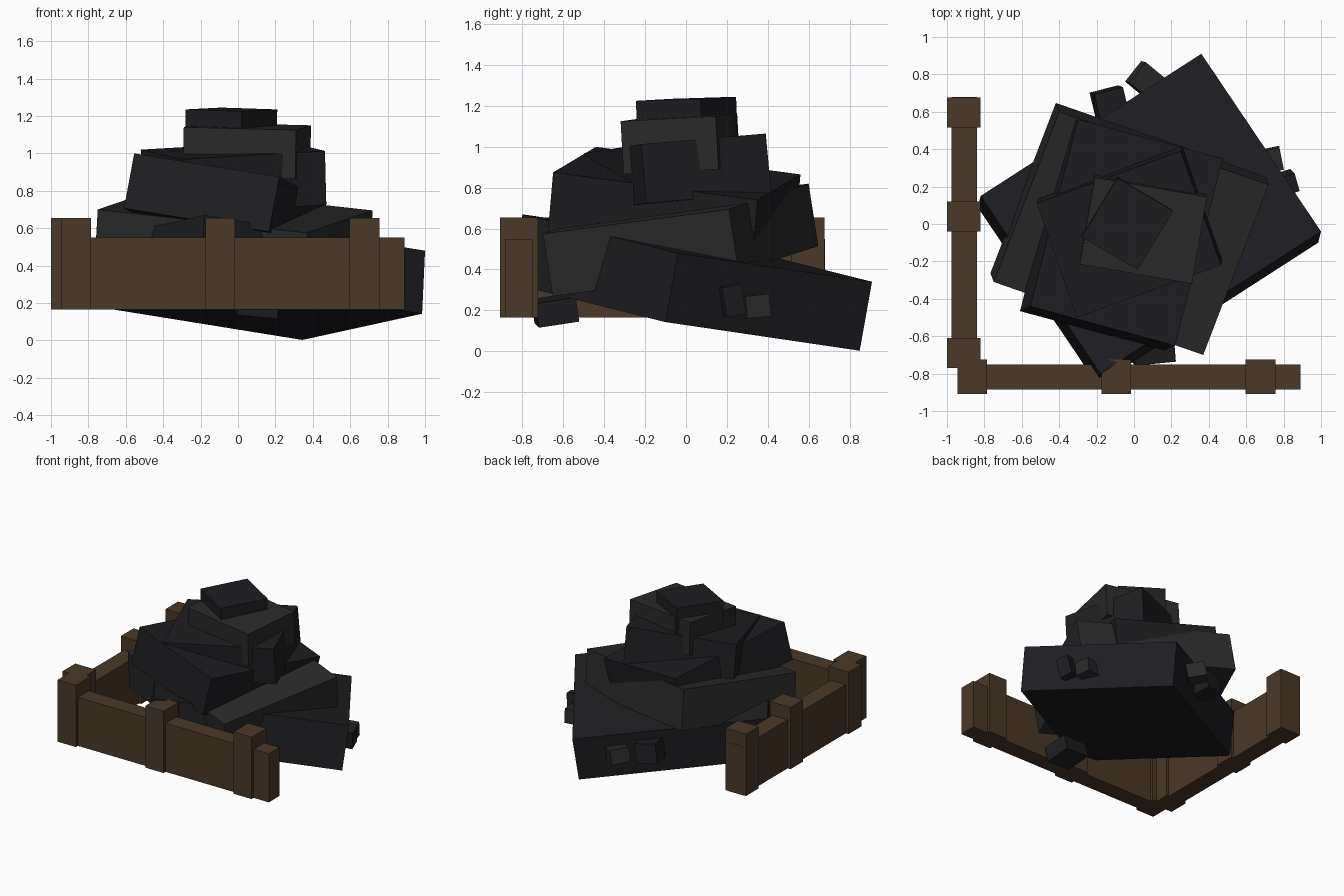
import bpy, bmesh
from mathutils import Vector, Euler

if "Cube" in bpy.data.objects:
    bpy.data.objects.remove(bpy.data.objects["Cube"])


def material(name, rgb):
    m = bpy.data.materials.new(name)
    m.diffuse_color = (*rgb, 1)
    m.use_nodes = True
    m.node_tree.nodes["Principled BSDF"].inputs["Base Color"].default_value = m.diffuse_color
    return m


DARK = material("dark_coal", (0.013, 0.013, 0.016))
GREY = material("grey_coal", (0.023, 0.023, 0.023))
WOOD = material("brown_wood", (0.068, 0.040, 0.021))


def hexahedron(name, corners, mat):
    # corners: four around the bottom, then four around the top
    bm = bmesh.new()
    v = [bm.verts.new(c) for c in corners]
    bm.faces.new(v[:4])
    bm.faces.new(v[4:])
    for i in range(4):
        j = (i + 1) % 4
        bm.faces.new((v[i], v[j], v[j + 4], v[i + 4]))
    bmesh.ops.recalc_face_normals(bm, faces=bm.faces)
    mesh = bpy.data.meshes.new(name)
    bm.to_mesh(mesh)
    bm.free()
    mesh.materials.append(mat)
    ob = bpy.data.objects.new(name, mesh)
    bpy.context.collection.objects.link(ob)
    return ob


def box(name, lo, hi, mat):
    xy = [(lo[0], lo[1]), (hi[0], lo[1]), (hi[0], hi[1]), (lo[0], hi[1])]
    return hexahedron(name, [(*p, z) for z in (lo[2], hi[2]) for p in xy], mat)


def slab(name, p, left, right, depth, mat):
    # tilted block: top corner p, its two neighbouring top corners, thickness
    p, l, r = Vector(p), Vector(left), Vector(right)
    top = [p, r, r + l - p, l]
    n = (r - p).cross(l - p).normalized()
    if n.z < 0:
        n = -n
    return hexahedron(name, [c - n * depth for c in top] + top, mat)


def chunk(name, centre, size, rot, mat):
    e = Euler(rot).to_matrix()
    s = Vector(size) / 2
    ring = [(-1, -1), (1, -1), (1, 1), (-1, 1)]
    pts = [Vector(centre) + e @ Vector((x * s.x, y * s.y, z * s.z))
           for z in (-1, 1) for x, y in ring]
    return hexahedron(name, pts, mat)


# Stacked coal blocks, from the bottom up
slab("coal_base", (0.36, 0.91, 0.34), (-0.82, 0.15, 0.53), (1.0, -0.04, 0.48), 0.343, DARK)
slab("coal_second", (-0.40, 0.60, 0.82), (-0.75, -0.31, 0.70), (0.72, 0.21, 0.695), 0.31, GREY)
slab("coal_third", (-0.555, -0.44, 1.0), (-0.30, 0.56, 0.865), (0.22, -0.65, 0.875), 0.30, DARK)
slab("coal_fourth", (0.25, 0.39, 1.065), (-0.52, 0.11, 1.02), (0.465, -0.22, 1.013), 0.29, DARK)
slab("coal_fifth", (0.39, 0.145, 1.15), (-0.21, 0.25, 1.165), (0.31, -0.32, 1.125), 0.26, GREY)
slab("coal_top", (-0.09, 0.245, 1.245), (-0.28, -0.07, 1.235), (0.21, 0.07, 1.235), 0.22, DARK)

# Small loose lumps stuck in the base
chunk("lump_front", (0.10, -0.64, 0.20), (0.22, 0.20, 0.12), (0.15, 0.1, 0.1), DARK)
chunk("lump_right", (0.78, 0.21, 0.255), (0.17, 0.10, 0.15), (0.2, 0.1, 0.3), DARK)
chunk("lump_right_small", (0.72, 0.34, 0.22), (0.14, 0.12, 0.11), (0.1, 0.0, 0.2), GREY)
chunk("lump_back", (-0.13, 0.64, 0.28), (0.16, 0.16, 0.15), (0.1, 0.15, 0.25), DARK)
chunk("lump_back_small", (0.06, 0.77, 0.25), (0.14, 0.14, 0.11), (0.2, 0.1, 0.9), GREY)

# Low wooden wall along the front and left, with square posts
Z0, RAIL, POST = 0.165, 0.55, 0.655
box("front_wall", (-0.90, -0.885, Z0), (0.89, -0.75, RAIL), WOOD)
box("left_wall", (-0.975, -0.75, Z0), (-0.84, 0.68, RAIL), WOOD)
for i, x in enumerate((-0.865, -0.095, 0.677)):
    box(f"front_post_{i}", (x - 0.08, -0.91, Z0), (x + 0.08, -0.725, POST), WOOD)
for i, y in enumerate((-0.69, 0.04, 0.597)):
    box(f"left_post_{i}", (-1.0, y - 0.08, Z0), (-0.82, y + 0.08, POST), WOOD)
